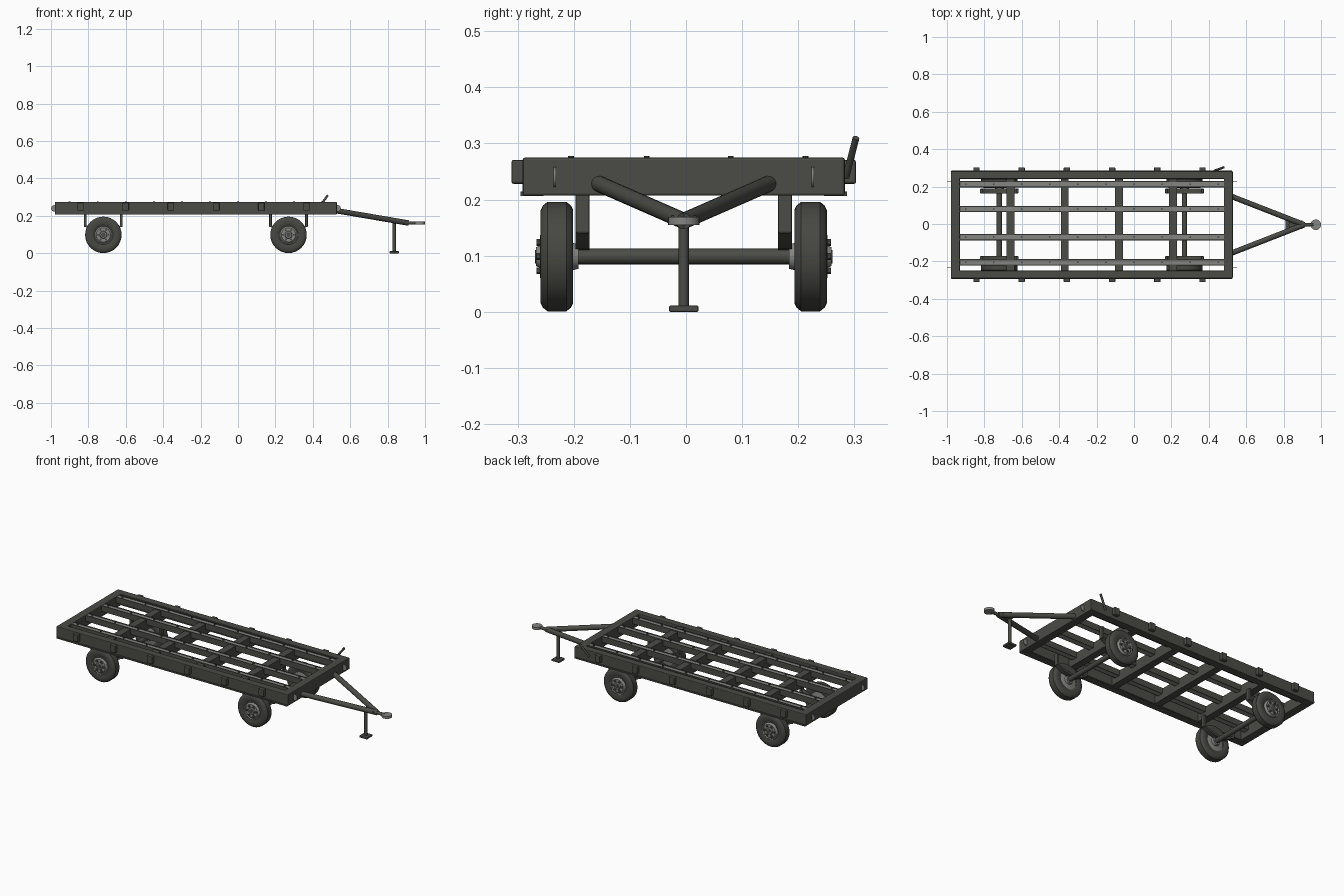
import bpy, bmesh, math
from mathutils import Vector

if "Cube" in bpy.data.objects:
    bpy.data.objects.remove(bpy.data.objects["Cube"])

YC = -0.004  # body centre line; the brake lever widens one side


def material(name, rgb):
    m = bpy.data.materials.new(name)
    m.diffuse_color = (*rgb, 1)
    m.use_nodes = True
    m.node_tree.nodes["Principled BSDF"].inputs["Base Color"].default_value = m.diffuse_color
    return m


DARK = material("dark_olive_paint", (0.07, 0.072, 0.062))
TYRE = material("tyre_rubber", (0.062, 0.063, 0.055))
GREY = material("bare_steel", (0.235, 0.235, 0.225))


def finish(bm, name, mat, smooth=False, bevel=0):
    bmesh.ops.recalc_face_normals(bm, faces=bm.faces)
    me = bpy.data.meshes.new(name)
    bm.to_mesh(me)
    bm.free()
    ob = bpy.data.objects.new(name, me)
    bpy.context.collection.objects.link(ob)
    me.materials.append(mat)
    if bevel:
        mod = ob.modifiers.new("edge", 'BEVEL')
        mod.width, mod.segments = bevel, 2
    if smooth:
        bpy.ops.object.select_all(action='DESELECT')
        ob.select_set(True)
        bpy.context.view_layer.objects.active = ob
        bpy.ops.object.shade_smooth_by_angle(angle=math.radians(35))
    return ob


def box(name, x, y, z, mat=DARK, bevel=0):
    """Box from (min, max) ranges."""
    bm = bmesh.new()
    bmesh.ops.create_cube(bm, size=1)
    for v in bm.verts:
        v.co = [r[0] + (c + 0.5) * (r[1] - r[0]) for c, r in zip(v.co, (x, y, z))]
    return finish(bm, name, mat, bevel=bevel)


def rod(name, a, b, r, mat=DARK, sides=16):
    """Cylinder between two points."""
    a, b = Vector(a), Vector(b)
    bm = bmesh.new()
    bmesh.ops.create_cone(bm, cap_ends=True, segments=sides, radius1=r, radius2=r, depth=(b - a).length)
    q = (b - a).to_track_quat('Z', 'Y')
    for v in bm.verts:
        v.co = q @ v.co + (a + b) / 2
    return finish(bm, name, mat, smooth=True)


def lathe(name, profile, centre, side, mat, n=32):
    """Turn (offset along y, radius) points round the wheel axis."""
    bm = bmesh.new()
    vs = [bm.verts.new((r, side * y, 0)) for y, r in profile]
    es = [bm.edges.new(p) for p in zip(vs, vs[1:])]
    bmesh.ops.spin(bm, geom=vs + es, axis=(0, 1, 0), cent=(0, 0, 0), angle=2 * math.pi, steps=n)
    bmesh.ops.remove_doubles(bm, verts=bm.verts, dist=1e-5)
    bmesh.ops.translate(bm, verts=bm.verts, vec=centre)
    return finish(bm, name, mat, smooth=True)


# Bed frame: side rails with lower lips, end rails and cross members
for s in (-1, 1):
    box("side_rail", (-0.979, 0.528), sorted((YC + s * 0.245, YC + s * 0.287)), (0.207, 0.275), bevel=0.004)
    box("rail_lip", (-0.975, 0.524), sorted((YC + s * 0.25, YC + s * 0.291)), (0.206, 0.214))
for x in (-0.979, 0.48):
    box("end_rail", (x, x + 0.048), (YC - 0.284, YC + 0.284), (0.207, 0.275), bevel=0.004)
for x in (-0.66, -0.37, -0.08, 0.208):
    box("cross_member", (x - 0.021, x + 0.021), (YC - 0.25, YC + 0.25), (0.207, 0.27))

# Long deck bars: steel strip with darker edge flanges and bolts
for y in (-0.205, -0.07, 0.08, 0.213):
    box("deck_bar", (-0.94, 0.495), (y - 0.012, y + 0.012), (0.24, 0.272), GREY)
    for s in (-1, 1):
        box("deck_bar_flange", (-0.94, 0.495), (y + s * 0.014 - 0.003, y + s * 0.014 + 0.003), (0.24, 0.2745))
    for i in range(10):
        x = -0.9 + i * 0.15
        rod("deck_bolt", (x, y, 0.268), (x, y, 0.278), 0.005, DARK, 8)

# Stake pockets and thin lashing plates on the ends
for s in (-1, 1):
    for i in range(6):
        x = -0.842 + i * 0.2416
        box("stake_pocket", (x - 0.017, x + 0.017), sorted((YC + s * 0.28, YC + s * 0.307)), (0.228, 0.271), bevel=0.004)
    for x in (-0.981, 0.532):
        y = YC + s * 0.23
        rod("lashing_plate", (x, y - 0.002, 0.24), (x, y + 0.002, 0.24), 0.018, GREY)

# Axles, springs and wheels
tyre = [(-0.025, 0.052), (-0.029, 0.066), (-0.029, 0.083), (-0.025, 0.091), (-0.017, 0.0975),
        (0.017, 0.0975), (0.025, 0.091), (0.029, 0.083), (0.029, 0.066), (0.025, 0.052)]
rim = [(-0.038, 0), (-0.038, 0.022), (-0.025, 0.025), (-0.02, 0.054), (0.022, 0.054), (0.026, 0.05),
       (0.022, 0.046), (0.03, 0.038), (0.03, 0.02), (0.037, 0.017), (0.037, 0)]
for ax in (-0.72, 0.27):
    az = 0.0985
    rod("axle", (ax, YC - 0.2, az), (ax, YC + 0.2, az), 0.014)
    for s in (-1, 1):
        c = (ax, YC + s * 0.226, az)
        lathe("tyre", tyre, c, s, TYRE)
        lathe("wheel_rim", rim, c, s, GREY)
        rod("hub_cap", (ax, c[1] + s * 0.03, az), (ax, c[1] + s * 0.039, az), 0.012, DARK)
        for k in range(6):
            t = k * math.pi / 3
            x, z = ax + 0.029 * math.cos(t), az + 0.029 * math.sin(t)
            rod("wheel_nut", (x, c[1] + s * 0.028, z), (x, c[1] + s * 0.036, z), 0.006, DARK, 6)
        # spring hangers and bowed leaf spring
        y = sorted((YC + s * 0.168, YC + s * 0.193))
        for e in (-1, 1):
            box("spring_hanger", (ax + e * 0.096 - 0.007, ax + e * 0.096 + 0.007), y, (0.14, 0.21), bevel=0.003)
        bm = bmesh.new()
        rings = []
        for i in range(9):
            u = i / 4 - 1
            z = 0.116 + 0.034 * u * u
            rings.append([bm.verts.new((ax + 0.1 * u, yy, z + dz)) for yy, dz in
                          ((y[0], -0.006), (y[1], -0.006), (y[1], 0.006), (y[0], 0.006))])
        for a, b in zip(rings, rings[1:]):
            for j in range(4):
                bm.faces.new((a[j], a[j - 1], b[j - 1], b[j]))
        bm.faces.new(rings[0])
        bm.faces.new(rings[-1])
        finish(bm, "leaf_spring", DARK)

# Drawbar with coupling
for s in (-1, 1):
    rod("drawbar_arm", (0.5, YC + s * 0.16, 0.232), (0.91, YC, 0.162), 0.0145)
box("drawbar_gusset", (0.83, 0.9), (YC - 0.022, YC + 0.022), (0.16, 0.172))
rod("coupling_neck", (0.89, YC, 0.162), (0.96, YC, 0.162), 0.009)
rod("coupling_eye", (0.972, YC, 0.155), (0.972, YC, 0.169), 0.028, GREY, 24)

# Parking stand
rod("stand_leg", (0.835, YC, 0.006), (0.835, YC, 0.17), 0.009)
box("stand_foot", (0.81, 0.86), (YC - 0.026, YC + 0.026), (0, 0.011), bevel=0.002)

# Brake lever
rod("brake_lever", (0.43, 0.285, 0.24), (0.48, 0.303, 0.31), 0.006)
